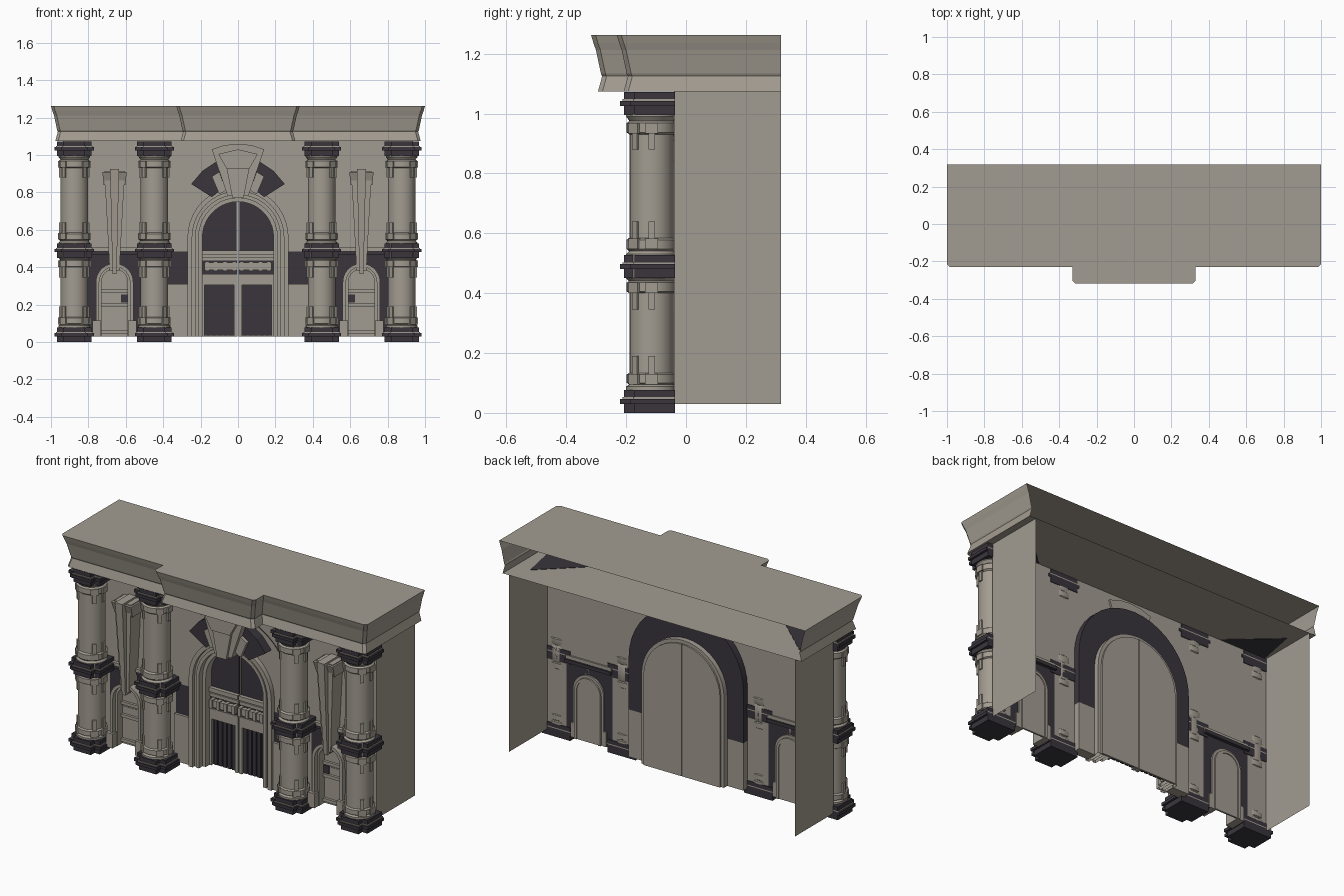
import bpy, bmesh, math
from mathutils import Vector, Matrix

if "Cube" in bpy.data.objects:
    bpy.data.objects.remove(bpy.data.objects["Cube"])

def material(name, col):
    m = bpy.data.materials.new(name)
    m.diffuse_color = (*col, 1)
    m.use_nodes = True
    m.node_tree.nodes["Principled BSDF"].inputs["Base Color"].default_value = m.diffuse_color
    return m

MATS = [material("warm_stone", (0.365, 0.333, 0.283)), material("dark_slate", (0.041, 0.036, 0.046))]
STONE, DARK = 0, 1

class Part:
    """Collects simple solids into one named object."""
    def __init__(self, name):
        self.name, self.bm = name, bmesh.new()

    def face(self, pts, mat=STONE):
        f = self.bm.faces.new([self.bm.verts.new(p) for p in pts])
        f.material_index = mat
        return f

    def loft(self, loops, mat=STONE, caps=True):
        """Skin closed loops of equal length."""
        rows = [[self.bm.verts.new(p) for p in lp] for lp in loops]
        n = len(rows[0])
        faces = [self.bm.faces.new((a[i], a[(i + 1) % n], b[(i + 1) % n], b[i]))
                 for a, b in zip(rows, rows[1:]) for i in range(n)]
        if caps:
            faces += [self.bm.faces.new(rows[0][::-1]), self.bm.faces.new(rows[-1])]
        for f in faces:
            f.material_index = mat

    def prism(self, xz, y0, y1, mat=STONE):
        self.loft([[(x, y, z) for x, z in xz] for y in (y0, y1)], mat)

    def box(self, x0, x1, y0, y1, z0, z1, mat=STONE):
        self.prism([(x0, z0), (x1, z0), (x1, z1), (x0, z1)], y0, y1, mat)

    def wedge(self, cx, z0, z1, w0, w1, y0, y1, back):
        """Tapered block, half width w and front depth y change with height."""
        self.loft([[(cx - w, y, z), (cx + w, y, z), (cx + w, back, z), (cx - w, back, z)]
                   for z, w, y in ((z0, w0, y0), (z1, w1, y1))])

    def band(self, outer, inner, y0, y1, front=None, back=None, cx=0):
        """Arched strip between two matching outlines, coloured per segment."""
        for i in range(len(outer) - 1):
            f, b = front(i) if front else STONE, back(i) if back else STONE
            a, c, d, e = [(x + cx, z) for x, z in (outer[i], outer[i + 1], inner[i + 1], inner[i])]
            P = lambda p, y: (p[0], y, p[1])
            self.face([P(a, y0), P(e, y0), P(d, y0), P(c, y0)], f)
            self.face([P(a, y1), P(c, y1), P(d, y1), P(e, y1)], b)
            self.face([P(a, y0), P(c, y0), P(c, y1), P(a, y1)], b)
            self.face([P(e, y0), P(e, y1), P(d, y1), P(d, y0)], f)

    def done(self, solid=True, smooth=False):
        bmesh.ops.remove_doubles(self.bm, verts=self.bm.verts, dist=1e-5)
        if solid:
            bmesh.ops.recalc_face_normals(self.bm, faces=self.bm.faces)
        me = bpy.data.meshes.new(self.name)
        self.bm.to_mesh(me)
        self.bm.free()
        for m in MATS:
            me.materials.append(m)
        ob = bpy.data.objects.new(self.name, me)
        bpy.context.collection.objects.link(ob)
        if smooth:
            bpy.ops.object.select_all(action='DESELECT')
            ob.select_set(True)
            bpy.context.view_layer.objects.active = ob
            bpy.ops.object.shade_smooth_by_angle(angle=math.radians(30))
        return ob

def arch(r, c, legs=(0.03,), n=20):
    arc = [(-r * math.cos(math.pi * i / n), c + r * math.sin(math.pi * i / n)) for i in range(n + 1)]
    return [(-r, z) for z in legs] + arc + [(r, z) for z in reversed(legs)]

# ---- cornice swept around a stepped plan
def plan(d, z):
    c = 0.015
    half = [(1 - d, 0.317), (1 - d, -0.231 + d + c), (1 - d - c, -0.231 + d), (0.33 - d, -0.231 + d),
            (0.33 - d, -0.317 + d + c), (0.33 - d - c, -0.317 + d)]
    return [(x, y, z) for x, y in half] + [(-x, y, z) for x, y in reversed(half)]

p = Part("cornice")
prof = [(0, 1.262), (0.008, 1.235), (0.016, 1.212), (0.033, 1.133), (0.037, 1.125), (0.023, 1.074)]
rows = [plan(d, z) for d, z in prof]
for a, b in zip(rows, rows[1:]):
    for i in range(len(a) - 1):
        p.face([a[i], a[i + 1], b[i + 1], b[i]])
p.face(rows[0])
p.face(rows[-1][::-1])
p.done()
p = Part("soffit_patches")
for s in (-1, 1):
    p.loft([[(s * .62, -.035, z), (s * .925, -.035, z), (s * .88, .2, z)] for z in (1.072, 1.076)], DARK)
p.done()

# ---- walls: open shell with arched notches, no back
p = Part("walls")
YW, XW = -0.04, 0.935
big = [q for q in arch(0.375, 0.62) if q[1] >= 0.5]
p.face([(x, YW, z) for x, z in [(-XW, 1.074), (-XW, .5), (-.375, .5)] + big + [(.375, .5), (XW, .5), (XW, 1.074)]])
for s in (-1, 1):
    niche = [(s * .66 + x, z) for x, z in arch(0.085, 0.32)]
    p.face([(x, YW, z) for x, z in [(s * .66 - .15, .5), (s * .66 - .15, .03)] + niche +
            [(s * .66 + .15, .03), (s * .66 + .15, .5)]], DARK)
    for a, b in ((.375, .51), (.81, XW)):
        p.face([(s * a, YW, .03), (s * b, YW, .03), (s * b, YW, .5), (s * a, YW, .5)])
    p.face([(s * XW, YW, .03), (s * XW, .317, .03), (s * XW, .317, 1.074), (s * XW, YW, 1.074)])
p.done(solid=False)

# ---- string course between the columns
p = Part("string_course")
for s in (-1, 1):
    p.box(s * .66 - .15, s * .66 + .15, -.06, -.03, .485, .505)
    p.box(s * .66 - .15, s * .66 + .15, -.05, -.02, .465, .485, DARK)
p.done()

# ---- columns
CY, NS, CB = -0.115, 24, -0.036

def block(p, cx, cy, h, z0, z1, mat):
    c = 0.035
    xy = [(-h, -h + c), (-h + c, -h + c), (-h + c, -h), (h - c, -h), (h - c, -h + c), (h, -h + c), (h, CB - cy), (-h, CB - cy)]
    p.loft([[(cx + x, cy + y, z) for x, y in xy] for z in (z0, z1)], mat)

shaft = [(.085, .075), (.085, .088), (.074, .095), (.083, .1), (.083, .128), (.074, .134), (.074, .40),
         (.083, .405), (.083, .435), (.076, .44), (.085, .45), (.085, .53), (.076, .54), (.084, .548), (.084, .578),
         (.074, .585), (.074, .93), (.083, .937), (.083, .968), (.074, .975), (.085, .99), (.085, 1.0)]
for name, cx in (("outer_left", -.875), ("inner_left", -.447), ("inner_right", .447), ("outer_right", .875)):
    p = Part("column_" + name)
    p.loft([[(cx + r * math.cos(t), min(CY + r * math.sin(t), CB), z) for t in
             (2 * math.pi * k / NS for k in range(NS))] for r, z in shaft])
    # vertical clamps gripping the shaft rings
    for z0, z1 in ((.095, .19), (.345, .435), (.548, .64), (.88, .968)):
        up = z0 in (.095, .548)
        for deg in (180, 225, 315, 0):
            M = Matrix.Translation((cx, CY, 0)) @ Matrix.Rotation(math.radians(deg), 4, 'Z')
            for w, out, a, b in ((.011, .081, z0, z1), (.022, .088, z0 if up else z1 - .035, z0 + .035 if up else z1)):
                p.loft([[M @ Vector(v) for v in ((.06, -w, z), (out, -w, z), (out, w, z), (.06, w, z))] for z in (a, b)])
    p.done(smooth=True)
    p = Part("column_blocks_" + name)
    for z in (0, .45, .995):
        block(p, cx, CY, .092, z, z + .03, DARK)
        block(p, cx, CY, .105, z + .03, z + .047, DARK)
        block(p, cx, CY, .097, z + .047, z + .053, STONE)
        block(p, cx, CY, .092, z + .053, z + .077, DARK)
    p.done()

# ---- central arch: block ring plus nested mouldings
LEG = (.03, .31, .485)
p = Part("arch_ring")
last = len(arch(.3, .6, LEG)) - 2
p.band(arch(.375, .62, LEG), arch(.265, .56, LEG), -.045, .0,
       lambda i: DARK if i in (1, last - 1) else STONE, lambda i: STONE if i in (0, last) else DARK)
p.done(smooth=True)
p = Part("arch_mouldings")
for ro, ri, y0, y1 in ((.27, .245, -.075, .03), (.25, .228, -.055, .03), (.23, .21, -.065, .03), (.212, .19, -.03, .03)):
    p.band(arch(ro, .56), arch(ri, .56), y0, y1)
for s in (-1, 1):
    p.box(s * .32 - .055, s * .32 + .055, -.06, -.0, .03, .31)
p.done(smooth=True)

# ---- keystone and dark side voussoirs
p = Part("keystone")
p.prism([(-.055, .78), (.055, .78), (.14, 1.03), (.075, 1.052), (0, 1.06), (-.075, 1.052), (-.14, 1.03)], -.14, -.03)
p.prism([(-.06, .925), (.06, .925), (.105, 1.005), (0, 1.03), (-.105, 1.005)], -.165, -.13)
p.prism([(-.03, .77), (.03, .77), (.06, .925), (-.06, .925)], -.155, -.13)
p.done()
p = Part("dark_voussoirs")
for s in (-1, 1):
    p.prism([(s * x, z) for x, z in ((.25, .845), (.19, .915), (.115, .965), (.07, .83), (.14, .775))], -.1, -.01, DARK)
    p.prism([(s * x, z) for x, z in ((.14, .885), (.1, .91), (.065, .81), (.1, .79))], -.12, -.05)
p.done()

# ---- double door
p = Part("double_door")
for s in (-1, 1):
    half = [(s * x, z) for x, z in arch(.25, .56) if x > .001]
    p.prism([(s * .003, .03), (s * .003, .81)] + half, .03, .04)
    def leaf(x0, x1, y, z0, z1, m=STONE):
        p.box(s * x0, s * x1, y, .03, z0, z1, m)
    tymp = [(s * x, z) for x, z in arch(.19, .56, (.49,)) if x > .01]
    p.prism([(s * .008, .49), (s * .008, .75)] + tymp, .022, .03, DARK)
    leaf(.004, .022, .005, .03, .31)
    leaf(.178, .19, .005, .03, .31)
    leaf(.004, .19, .005, .305, .365)
    leaf(.004, .19, .015, .365, .44, DARK)
    leaf(.004, .19, .008, .435, .455)
    leaf(.004, .19, .0, .465, .49)
    leaf(.022, .178, .022, .035, .305, DARK)
    for k in range(5):
        leaf(.026 + k * .03, .048 + k * .03, .014, .035, .3, DARK)
    leaf(.004, .18, -.012, .385, .425)
    for x in (.02, .07, .12, .165):
        leaf(x - .01, x + .01, -.02, .38, .43)
p.done()

# ---- side niches with small doors and tall wedge keystones
for side, cx in (("left", -.66), ("right", .66)):
    p = Part("side_door_" + side)
    p.band(arch(.1, .32), arch(.082, .32), -.11, -.03, cx=cx)
    p.band(arch(.085, .32), arch(.07, .32), -.085, -.02, cx=cx)
    p.prism([(cx + x, z) for x, z in arch(.083, .32)], -.035, -.025)
    for s in (-1, 1):
        p.box(cx + s * .095 - .022, cx + s * .095 + .022, -.125, -.03, .03, .115)
    for z in (.045, .19, .265):
        p.box(cx - .07, cx + .07, -.05, -.03, z, z + .018)
    p.box(cx - .07, cx + .07, -.038, -.03, .212, .252)
    sgn = 1 if cx < 0 else -1
    p.box(cx + sgn * .035, cx + sgn * .07, -.042, -.03, .21, .255, DARK)
    p.done(smooth=True)
    p = Part("wedge_keystone_" + side)
    p.wedge(cx, .38, .915, .026, .055, -.115, -.135, YW)
    p.wedge(cx, .365, .925, .011, .024, -.125, -.172, YW)
    p.wedge(cx, .84, .91, .058, .065, -.125, -.15, YW)
    p.done()
